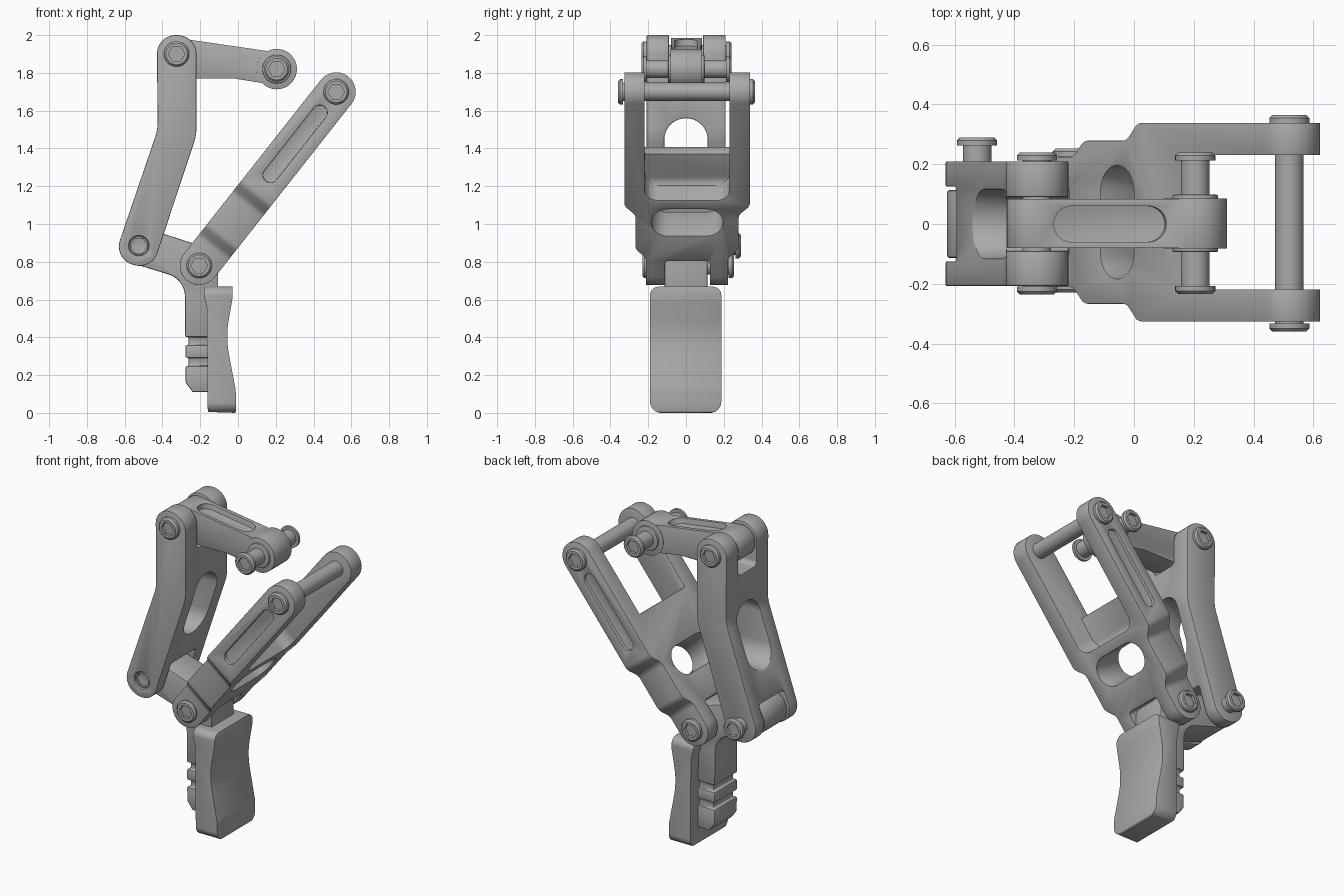
import bpy, bmesh, math
from mathutils import Vector, Matrix

if "Cube" in bpy.data.objects:
    bpy.data.objects.remove(bpy.data.objects["Cube"])

steel = bpy.data.materials.new("plain_grey")
steel.use_nodes = True
GREY = (0.4, 0.4, 0.4, 1)
steel.diffuse_color = GREY
steel.node_tree.nodes["Principled BSDF"].inputs["Base Color"].default_value = GREY


def rounded(corners, steps=10):
    """Outline with a fillet of radius r at each corner (a, b, r)."""
    out = []
    for i, (a, b, r) in enumerate(corners):
        p = Vector((a, b))
        if not r:
            out.append(p)
            continue
        d1 = (Vector(corners[i - 1][:2]) - p).normalized()
        d2 = (Vector(corners[(i + 1) % len(corners)][:2]) - p).normalized()
        half = d1.angle(d2) / 2
        centre = p + (d1 + d2).normalized() * r / math.sin(half)
        reach = r / math.tan(half)
        s, e, turn = p + d1 * reach - centre, p + d2 * reach - centre, math.pi - 2 * half
        for k in range(steps + 1):
            f = k / steps
            out.append(centre + (s * math.sin((1 - f) * turn) + e * math.sin(f * turn)) / math.sin(turn))
    return out


def box(a0, a1, b0, b1, r=0):
    return rounded([(a0, b0, r), (a1, b0, r), (a1, b1, r), (a0, b1, r)])


def disc(a, b, r, n=40):
    return [Vector((a + r * math.cos(math.tau * k / n), b + r * math.sin(math.tau * k / n))) for k in range(n)]


def add_object(name, bm):
    bmesh.ops.remove_doubles(bm, verts=bm.verts, dist=1e-4)
    bmesh.ops.recalc_face_normals(bm, faces=bm.faces)
    mesh = bpy.data.meshes.new(name)
    bm.to_mesh(mesh)
    bm.free()
    mesh.materials.append(steel)
    ob = bpy.data.objects.new(name, mesh)
    bpy.context.collection.objects.link(ob)
    return ob


def prism(name, outline, lo, hi, axis="y"):
    """Extrude a flat outline along one axis."""
    place = {"x": lambda a, b, t: (t, a, b), "y": lambda a, b, t: (a, t, b), "z": lambda a, b, t: (a, b, t)}[axis]
    bm = bmesh.new()
    low, high = ([bm.verts.new(place(a, b, t)) for a, b in outline] for t in (lo, hi))
    bm.faces.new(low)
    bm.faces.new(high)
    for i in range(len(low)):
        bm.faces.new((low[i - 1], low[i], high[i], high[i - 1]))
    return add_object(name, bm)


def apply(ob, mod):
    bpy.ops.object.select_all(action="DESELECT")
    bpy.context.view_layer.objects.active = ob
    ob.select_set(True)
    bpy.ops.object.modifier_apply(modifier=mod.name)


def combine(ob, tool, operation="DIFFERENCE"):
    tool.hide_render = True
    mod = ob.modifiers.new("shape", "BOOLEAN")
    mod.operation, mod.object, mod.solver = operation, tool, "EXACT"
    apply(ob, mod)
    bpy.data.objects.remove(tool)


def finish(ob, width=0.012):
    """Soften the edges and shade."""
    if width:
        mod = ob.modifiers.new("soft_edges", "BEVEL")
        mod.width, mod.segments, mod.limit_method = width, 2, "ANGLE"
        mod.angle_limit = math.radians(40)
        apply(ob, mod)
    bpy.ops.object.select_all(action="DESELECT")
    bpy.context.view_layer.objects.active = ob
    ob.select_set(True)
    bpy.ops.object.shade_smooth_by_angle(angle=math.radians(35))


def bolt(name, x, z, y0, y1, front_head=True, back_head=True, shank=0.048, head=0.067):
    """Turned pin along y with hex sockets in both ends."""
    e, h = 0.01, 0.027
    prof = [(0, y0)]
    prof += [(head - e, y0), (head, y0 + e), (head, y0 + h), (shank, y0 + h)] if front_head else [(shank, y0)]
    prof += [(shank, y1 - h), (head, y1 - h), (head, y1 - e), (head - e, y1)] if back_head else [(shank, y1)]
    prof += [(0, y1)]
    bm = bmesh.new()
    verts = [bm.verts.new((x + r, y, z)) for r, y in prof]
    edges = [bm.edges.new(pair) for pair in zip(verts, verts[1:])]
    bmesh.ops.spin(bm, geom=verts + edges, cent=(x, 0, z), axis=(0, 1, 0), angle=math.tau, steps=40)
    ob = add_object(name, bm)
    for y in (y0, y1):
        combine(ob, prism("socket", disc(x, z, 0.044, 6), y - 0.02, y + 0.02))
    finish(ob, 0)


# pivot points in the x-z plane
HEEL, PIVOT, TOP, NOSE, TIP = (-0.525, 0.885), (-0.205, 0.78), (-0.325, 1.9), (0.205, 1.82), (0.52, 1.7)

# long forked lever, built lying flat along its own axis
length = math.dist(PIVOT, TIP)
side = [(-0.11, 0.217, 0), (0.13, 0.217, 0.05), (0.19, 0.273, 0.05), (0.42, 0.273, 0.05),
        (0.48, 0.332, 0.05), (length + 0.11, 0.332, 0)]
notch = [(-0.11, -0.12, 0), (0.11, -0.12, 0.02), (0.11, 0.12, 0.02), (-0.11, 0.12, 0)]
plan = side + [(u, -y, r) for u, y, r in reversed(side)] + notch
lever = prism("forked_lever", rounded(plan, 5), -0.15, 0.15, "z")
combine(lever, prism("ends", box(-0.103, length + 0.103, -0.103, 0.103, 0.1025), -0.5, 0.5), "INTERSECT")
window = prism("window", rounded([(0.5, -0.2, 0), (1.5, -0.2, 0), (1.5, 0.2, 0), (0.72, 0.2, 0),
                                  (0.72, 0.04, 0), (0.5, 0.04, 0.06)]), -0.4, 0.4)
combine(window, prism("window_plan", box(0.52, 1.6, -0.225, 0.225, 0.07), -0.3, 0.3, "z"), "INTERSECT")
combine(lever, window)
combine(lever, prism("cross_hole", box(0.28, 0.46, -0.19, 0.19, 0.0895), -0.3, 0.3, "z"))
for s in (-1, 1):
    combine(lever, prism("groove", box(0.57, 1.07, -0.04, 0.04, 0.0395), *sorted((s * 0.312, s * 0.4))))
slope = math.atan2(TIP[1] - PIVOT[1], TIP[0] - PIVOT[0])
finish(lever)
lever.data.transform(Matrix.Translation((PIVOT[0], 0.006, PIVOT[1])) @ Matrix.Rotation(-slope, 4, "Y"))

# bent upright link, forked at both ends
link = prism("upright_link", rounded([(-0.43, 2.0, 0.1), (-0.425, 1.5, 0.25), (-0.658, 0.818, 0.1),
                                      (-0.458, 0.752, 0.1), (-0.22, 1.47, 0.25), (-0.22, 2.0, 0.1)]), -0.208, 0.21)
combine(link, prism("top_gap", box(-0.09, 0.09, 1.75, 2.2, 0.03), -1, 0.5, "x"))
combine(link, prism("bottom_gap", box(-0.125, 0.125, 0.6, 1.0, 0.02), -1, 0.5, "x"))
combine(link, prism("long_hole", box(-0.115, 0.115, 1.16, 1.56, 0.114), -1, 0.5, "x"))
combine(link, prism("bolt_recess", disc(*HEEL, 0.053), -0.4, -0.185))
finish(link)

# short top arm with a round nose and a shallow pocket on top
arm = prism("top_arm", rounded([(-0.425, 2.0, 0.09), (0.23, 1.905, 0), (0.23, 1.73, 0), (-0.02, 1.77, 0.1),
                                (-0.22, 1.77, 0.05), (-0.3, 1.8, 0.05), (-0.425, 1.8, 0.09)]), -0.08, 0.084)
combine(arm, prism("nose", disc(*NOSE, 0.107), -0.082, 0.086), "UNION")
pocket = prism("pocket", box(-0.19, 0.19, -0.06, 0.06, 0.0595), -0.035, 0.2, "z")
pocket.data.transform(Matrix.Translation((-0.08, 0, 1.95)) @ Matrix.Rotation(0.144, 4, "Y"))
combine(arm, pocket)
finish(arm, 0.01)

# base with its rear ear and the hanging stem
base = prism("base_and_stem", rounded([(-0.589, 1.011, 0.095), (-0.105, 0.855, 0.08), (-0.105, 0.6, 0),
                                       (-0.15, 0.6, 0), (-0.15, 0.11, 0), (-0.24, 0.11, 0.01), (-0.277, 0.16, 0.02),
                                       (-0.282, 0.706, 0.12), (-0.651, 0.821, 0.095)]), -0.113, 0.113)
for z in (0.27, 0.38):
    groove = prism("stem_groove", box(-0.4, -0.1, z - 0.022, z + 0.022), -0.3, 0.3)
    combine(groove, prism("groove_core", box(-0.262, 0, -0.098, 0.098), 0, 1, "z"))
    combine(base, groove)
finish(base, 0.008)

# curved finger pad
pad = prism("finger_pad", rounded([(-0.18, 0.668, 0), (-0.03, 0.668, 0), (-0.03, 0.6, 0.1), (-0.065, 0.4, 0.5),
                                   (-0.012, 0.12, 0.15), (-0.01, 0, 0.01), (-0.16, 0.005, 0.01),
                                   (-0.165, 0.56, 0.05), (-0.18, 0.62, 0.02)]), -0.3, 0.3)
combine(pad, prism("pad_face", rounded([(-0.19, 0, 0.06), (0.187, 0, 0.06), (0.187, 0.668, 0.045),
                                        (-0.19, 0.668, 0.045)]), -0.5, 0.5, "x"), "INTERSECT")
finish(pad, 0.008)

# bolts and pins
bolt("tip_rod", *TIP, -0.36, 0.365)
bolt("pivot_bolt", *PIVOT, -0.23, 0.253)
bolt("heel_bolt", *HEEL, -0.2, 0.29, front_head=False)
bolt("top_bolt", *TOP, -0.236, 0.24)
bolt("nose_pin", *NOSE, -0.235, 0.24)
for name, lo, hi in (("front_collar", -0.094, -0.07), ("back_collar", 0.07, 0.098)):
    finish(prism(name, disc(*NOSE, 0.076), lo, hi), 0.005)
